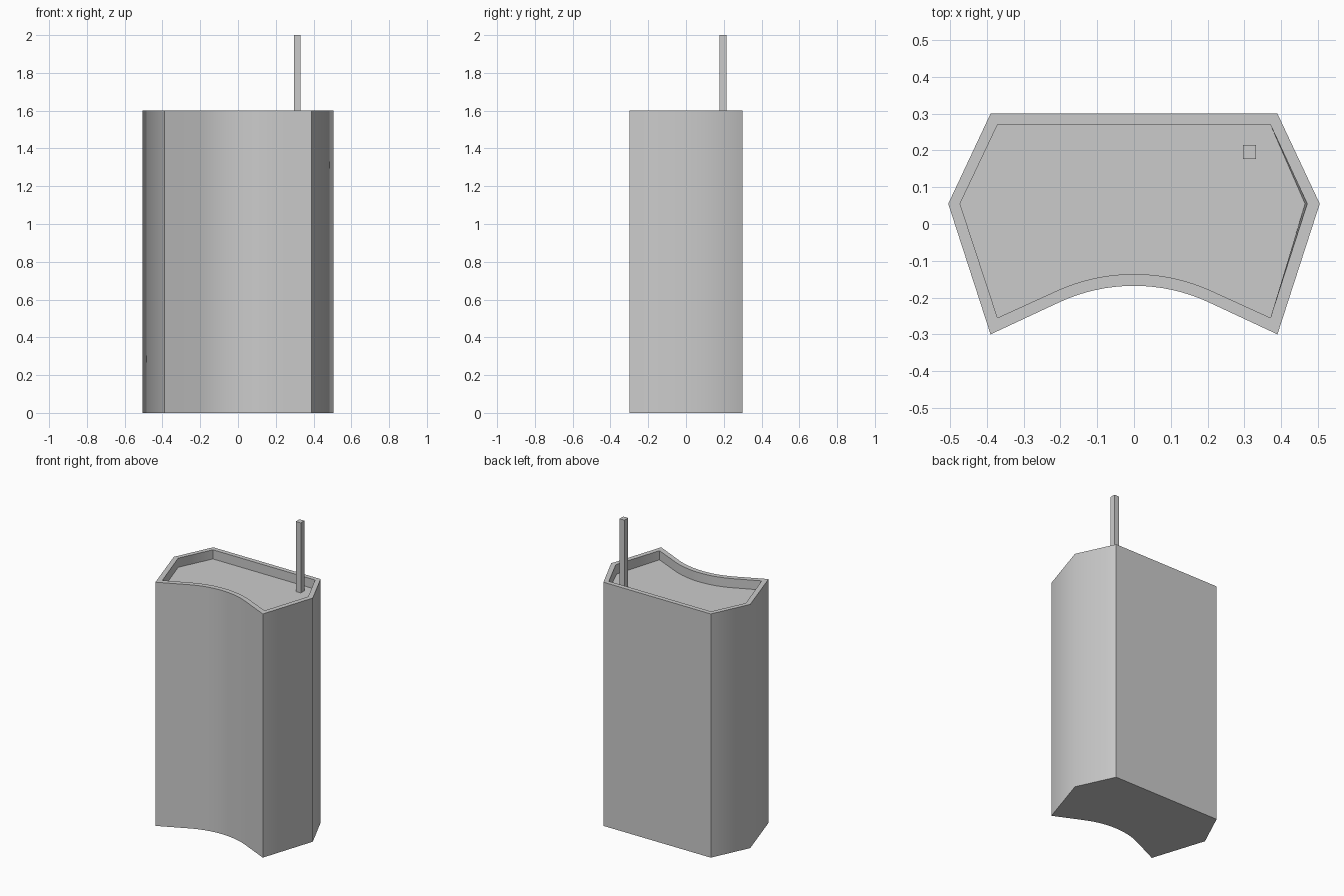
import bpy, bmesh, math

if "Cube" in bpy.data.objects:
    bpy.data.objects.remove(bpy.data.objects["Cube"])

HEIGHT, FLOOR = 1.6, 1.54


def outline(side_l, side_r, back, corner_x, front, dip, arc_half):
    """Hexagonal plan whose front edge dips inward with an arc between straight ends."""
    slope = math.radians(24.5)
    radius = arc_half / math.sin(slope)
    pts = [(corner_x, front), (side_r, 0.055), (corner_x, back),
           (-corner_x, back), (-side_l, 0.055), (-corner_x, front)]
    for i in range(17):
        a = -slope + 2 * slope * i / 16
        pts.append((radius * math.sin(a), dip - radius * (1 - math.cos(a))))
    return pts


def finish(bm, name, smooth=False):
    bmesh.ops.recalc_face_normals(bm, faces=bm.faces)
    mesh = bpy.data.meshes.new(name)
    bm.to_mesh(mesh)
    bm.free()
    obj = bpy.data.objects.new(name, mesh)
    bpy.context.collection.objects.link(obj)
    if smooth:
        bpy.context.view_layer.objects.active = obj
        obj.select_set(True)
        bpy.ops.object.shade_smooth_by_angle(angle=math.radians(44))
        obj.select_set(False)
    return obj


# cabinet body: outer wall, flat rim, recess wall and recessed top
outer = outline(0.505, 0.505, 0.30, 0.39, -0.30, -0.168, 0.20)
inner = outline(0.473, 0.471, 0.27, 0.371, -0.255, -0.136, 0.21)
floor = outline(0.473, 0.465, 0.27, 0.371, -0.255, -0.136, 0.21)
bm = bmesh.new()
rings = [[bm.verts.new((x, y, z)) for x, y in pts]
         for pts, z in ((outer, 0), (outer, HEIGHT), (inner, HEIGHT), (floor, FLOOR))]
for low, high in zip(rings, rings[1:]):
    for i in range(len(low)):
        j = (i + 1) % len(low)
        bm.faces.new((low[i], low[j], high[j], high[i]))
bm.faces.new(rings[0])
bm.faces.new(rings[-1])
finish(bm, "lectern_body", smooth=True)

# slim square post standing on the recessed top
bm = bmesh.new()
bmesh.ops.create_cube(bm, size=1)
bmesh.ops.scale(bm, vec=(0.036, 0.038, 2.0 - FLOOR), verts=bm.verts)
bmesh.ops.translate(bm, vec=(0.314, 0.196, (2.0 + FLOOR) / 2), verts=bm.verts)
finish(bm, "microphone_post")
